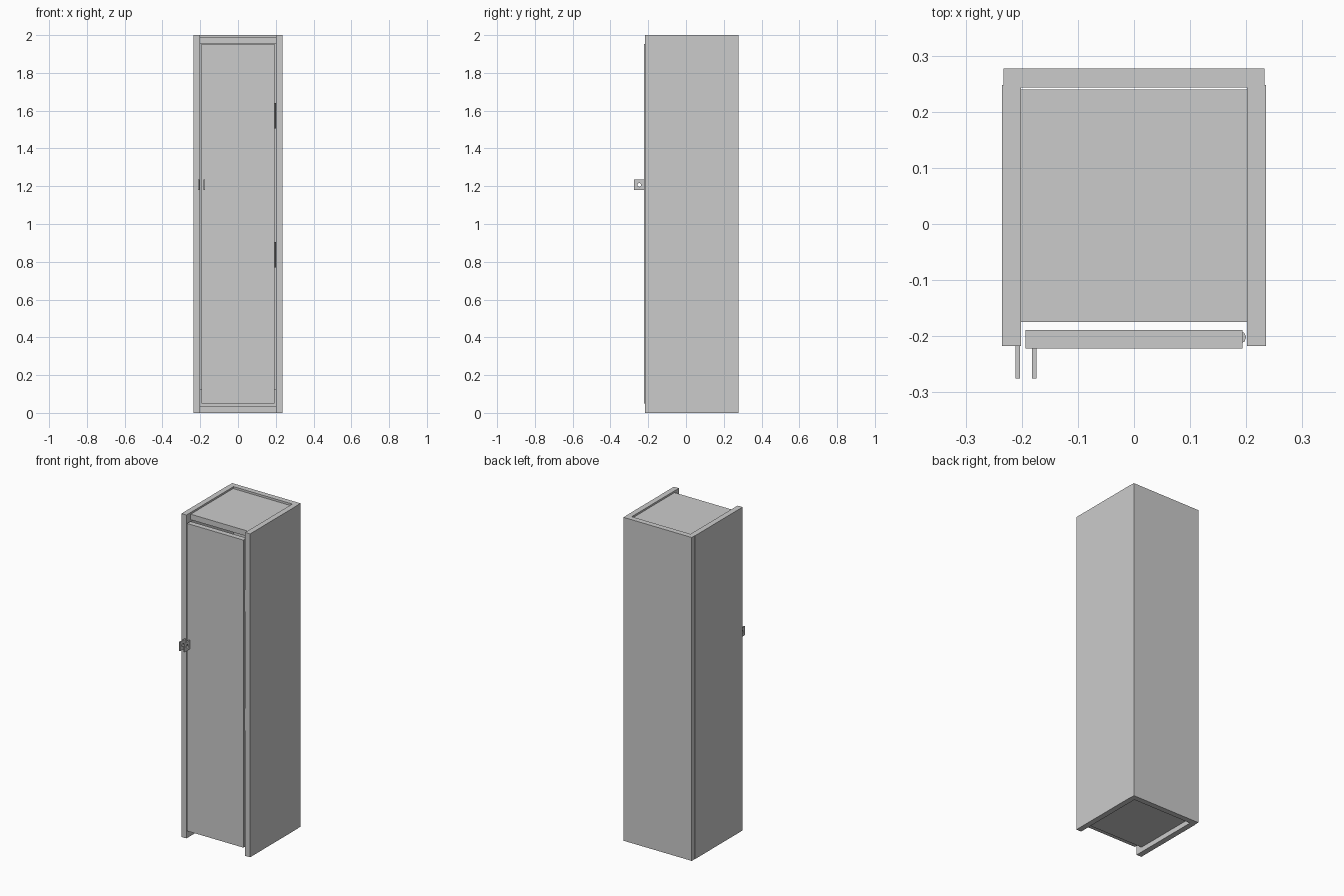
import bpy
import bmesh
import math
from mathutils import Matrix

if "Cube" in bpy.data.objects:
    bpy.data.objects.remove(bpy.data.objects["Cube"])


def box(name, x, y, z):
    """Box from (min, max) pairs on each axis."""
    bm = bmesh.new()
    bmesh.ops.create_cube(bm, size=1)
    for v in bm.verts:
        for i, (lo, hi) in enumerate((x, y, z)):
            v.co[i] = lo if v.co[i] < 0 else hi
    return finish(name, bm)


def cylinder(name, loc, radius, depth, sides, rot=None):
    bm = bmesh.new()
    m = Matrix.Translation(loc)
    if rot:
        m = m @ rot
    bmesh.ops.create_cone(bm, cap_ends=True, segments=sides, radius1=radius,
                          radius2=radius, depth=depth, matrix=m)
    return finish(name, bm)


def finish(name, bm):
    mesh = bpy.data.meshes.new(name)
    bm.to_mesh(mesh)
    bm.free()
    ob = bpy.data.objects.new(name, mesh)
    bpy.context.collection.objects.link(ob)
    return ob


# Carcass
box("left_side", (-0.235, -0.201), (-0.217, 0.248), (0, 2))
box("right_side", (0.201, 0.235), (-0.217, 0.248), (0, 2))
box("back_panel", (-0.233, 0.233), (0.243, 0.277), (0, 2))
box("top_panel", (-0.201, 0.201), (-0.175, 0.24), (1.955, 1.989))
box("bottom_panel", (-0.201, 0.201), (-0.175, 0.24), (0.03, 0.125))

# Door
box("door", (-0.193, 0.193), (-0.222, -0.189), (0.05, 1.952))

# Hinge barrels
for name, z in (("lower_hinge", 0.838), ("upper_hinge", 1.573)):
    cylinder(name, (0.189, -0.202, z), 0.011, 0.135, 8)

# Padlock lugs, each with a hole through it
cutter = cylinder("lug_hole_cutter", (-0.192, -0.248, 1.207), 0.01, 0.1, 16,
                  Matrix.Rotation(math.pi / 2, 4, 'Y'))
cutter.hide_render = True
cutter.hide_set(True)
for name, x0, back in (("frame_lug", -0.211, -0.215), ("door_lug", -0.182, -0.22)):
    lug = box(name, (x0, x0 + 0.008), (-0.275, back), (1.18, 1.235))
    mod = lug.modifiers.new("hole", 'BOOLEAN')
    mod.object = cutter
    mod.solver = 'EXACT'
